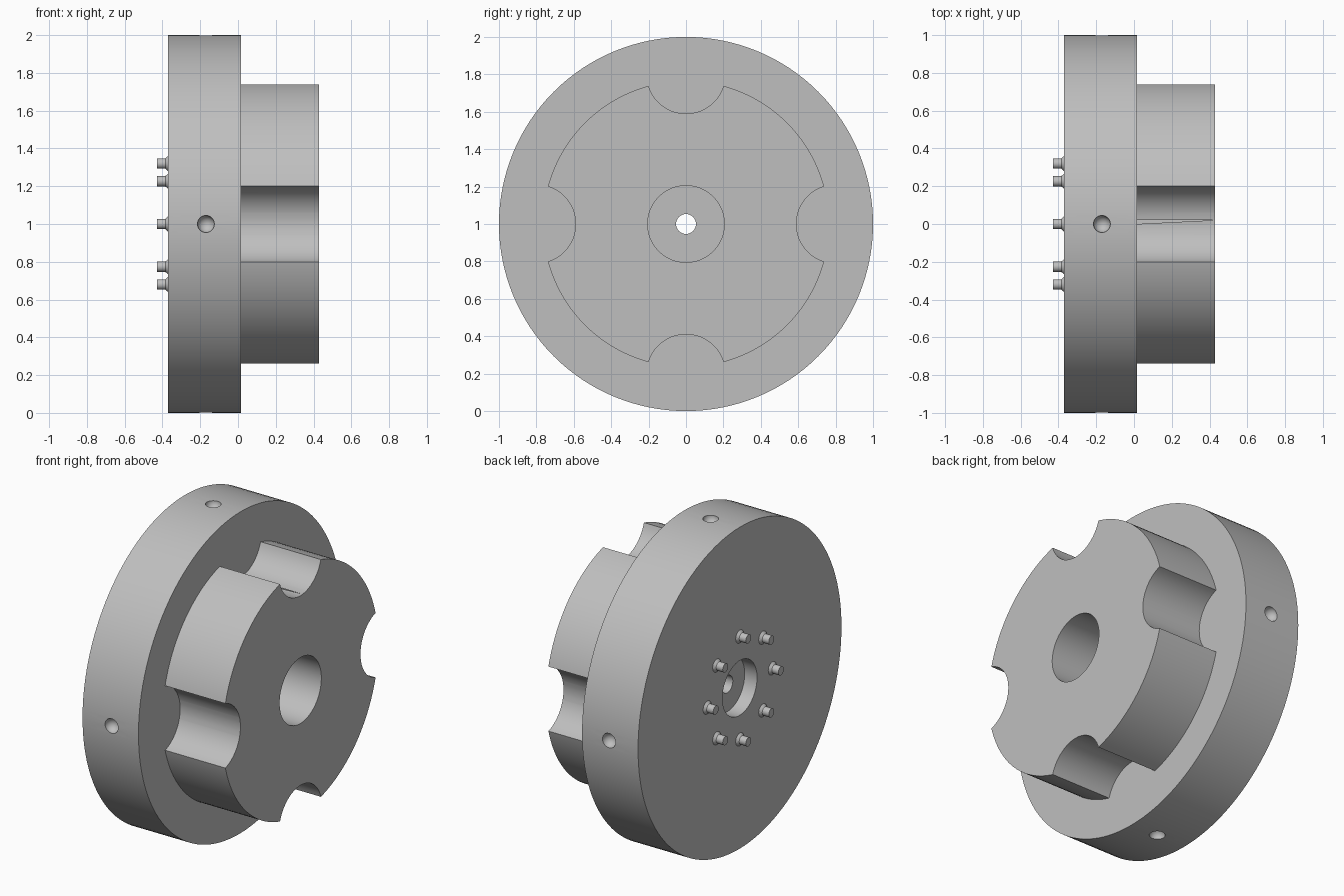
import bpy, bmesh
from math import cos, sin, pi, radians
from mathutils import Matrix, Vector

if "Cube" in bpy.data.objects:
    bpy.data.objects.remove(bpy.data.objects["Cube"], do_unlink=True)

CENTRE = Vector((0, 0, 1))
QUARTERS = [i * pi / 2 for i in range(4)]

steel = bpy.data.materials.new("plain grey")
steel.use_nodes = True
GREY = (0.52, 0.52, 0.52, 1)
steel.diffuse_color = GREY
steel.node_tree.nodes["Principled BSDF"].inputs["Base Color"].default_value = GREY


def around(angle, radius, x=0.0):
    """Point at an angle and radius about the main axis."""
    return CENTRE + Vector((x, radius * cos(angle), radius * sin(angle)))


def finish(name, bm):
    bmesh.ops.recalc_face_normals(bm, faces=bm.faces)
    mesh = bpy.data.meshes.new(name)
    bm.to_mesh(mesh)
    bm.free()
    mesh.materials.append(steel)
    obj = bpy.data.objects.new(name, mesh)
    bpy.context.collection.objects.link(obj)
    return obj


def lathe(name, profile, centre=CENTRE, steps=128, closed=True):
    """Turn an (x, radius) profile about an axis parallel to x."""
    bm = bmesh.new()
    rings = [[bm.verts.new(centre + Vector((x, r * cos(a), r * sin(a))))
              for a in (2 * pi * k / steps for k in range(steps))]
             for x, r in profile]
    pairs = list(zip(rings, rings[1:]))
    if closed:
        pairs.append((rings[-1], rings[0]))
    else:
        bm.faces.new(rings[0])
        bm.faces.new(rings[-1])
    for a, b in pairs:
        for k in range(steps):
            n = (k + 1) % steps
            bm.faces.new((a[k], a[n], b[n], b[k]))
    return finish(name, bm)


def activate(obj):
    bpy.ops.object.select_all(action='DESELECT')
    obj.select_set(True)
    bpy.context.view_layer.objects.active = obj


def cut(obj, cutter):
    cutter.hide_render = True
    mod = obj.modifiers.new("cut", 'BOOLEAN')
    mod.operation = 'DIFFERENCE'
    mod.solver = 'EXACT'
    mod.object = cutter
    activate(obj)
    bpy.ops.object.modifier_apply(modifier=mod.name)
    bpy.data.objects.remove(cutter, do_unlink=True)


def smooth(obj):
    activate(obj)
    bpy.ops.object.shade_smooth_by_angle(angle=radians(25))


# Flange disc with a through hole and a shallow rear counterbore
flange = lathe("flange_disc", [(-0.37, 0.17), (-0.37, 1), (0.015, 1),
                               (0.015, 0.053), (-0.285, 0.053), (-0.285, 0.17)])

# Rounded dimples in the rim
for angle in QUARTERS:
    bm = bmesh.new()
    bmesh.ops.create_uvsphere(bm, u_segments=32, v_segments=16, radius=0.045,
                              matrix=Matrix.Translation(around(angle, 0.998, -0.17)))
    cut(flange, finish("dimple_cutter", bm))
smooth(flange)

# Bored hub with four round notches
hub = lathe("hub", [(0.015, 0.205), (0.015, 0.765), (0.43, 0.765), (0.43, 0.205)])
for angle in QUARTERS:
    cut(hub, lathe("notch_cutter", [(-0.1, 0.21), (0.6, 0.21)],
                   around(angle, 0.80), 64, closed=False))
smooth(hub)

# Ring of flared pins on the rear face
for i in range(8):
    smooth(lathe(f"pin_{i + 1}", [(-0.43, 0.027), (-0.385, 0.027),
                                  (-0.368, 0.042), (-0.36, 0.042)],
                 around(i * pi / 4, 0.32), 24, closed=False))
